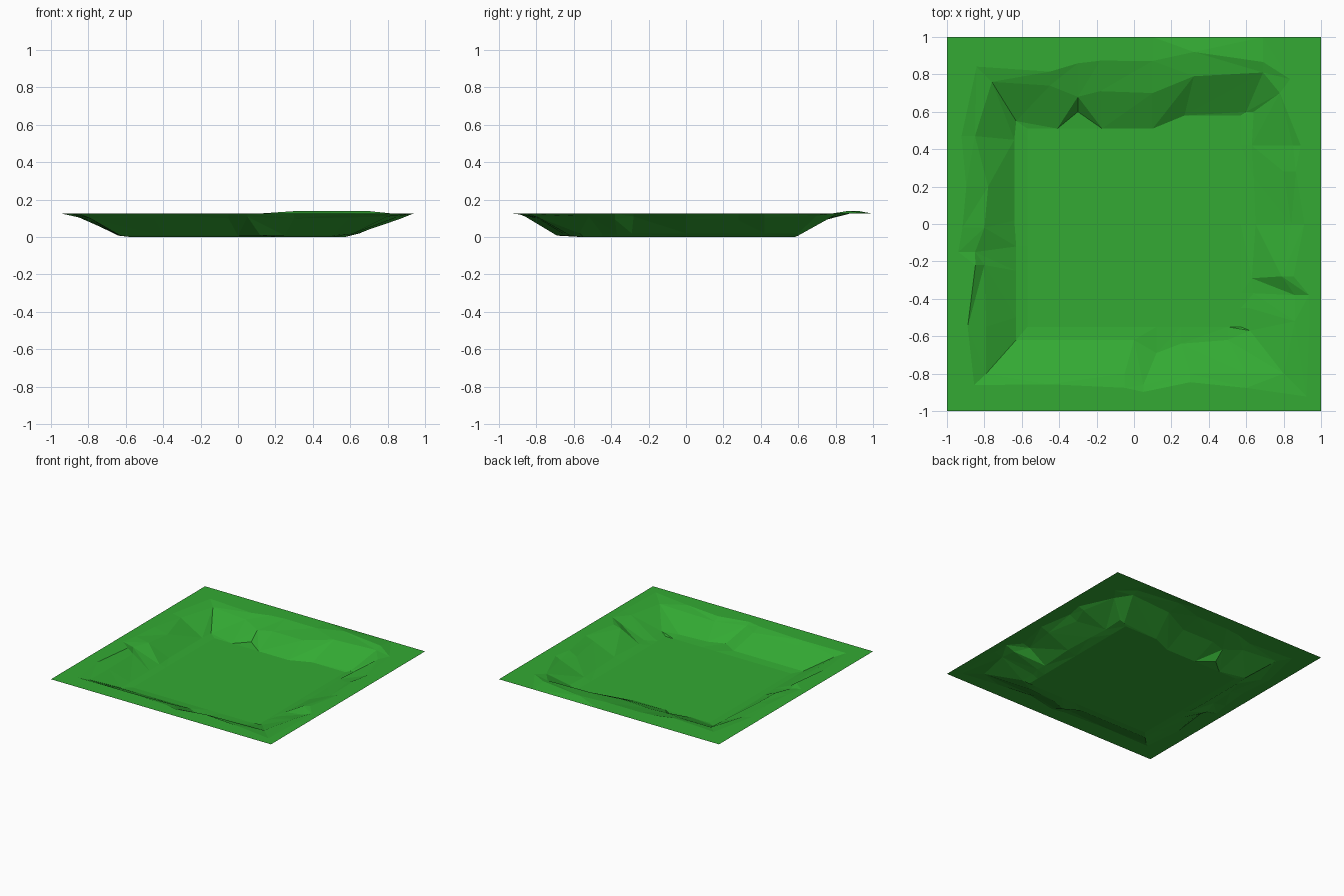
import bpy, bmesh, random

if "Cube" in bpy.data.objects:
    bpy.data.objects.remove(bpy.data.objects["Cube"])

random.seed(4)
RIM_Z = 0.125

# Rocky slope columns, counter-clockwise from the front left corner:
# lip x, lip y, lip z, foot x, foot y
COLUMNS = [
    (-0.79, -0.80, .100, -0.63, -0.62), (-0.45, -0.81, .100, -0.40, -0.62),
    (-0.05, -0.80, .100, 0.00, -0.62), (0.05, -0.86, .110, 0.12, -0.69),
    (0.30, -0.80, .100, 0.25, -0.64), (0.60, -0.80, .105, 0.50, -0.62),
    (0.80, -0.80, .110, 0.62, -0.57), (0.86, -0.52, .110, 0.62, -0.45),
    (0.86, -0.38, .095, 0.64, -0.37), (0.79, -0.28, .110, 0.63, -0.29),
    (0.84, 0.00, .100, 0.65, 0.00), (0.80, 0.28, .090, 0.64, 0.25),
    (0.85, 0.42, .105, 0.63, 0.42), (0.78, 0.70, .115, 0.64, 0.60),
    (0.69, 0.81, .125, 0.60, 0.60), (0.32, 0.79, .120, 0.27, 0.58),
    (0.10, 0.70, .090, 0.10, 0.51), (-0.18, 0.71, .085, -0.17, 0.51),
    (-0.30, 0.68, .075, -0.30, 0.60), (-0.45, 0.74, .100, -0.41, 0.51),
    (-0.76, 0.76, .110, -0.63, 0.55), (-0.85, 0.47, .110, -0.64, 0.45),
    (-0.78, 0.20, .095, -0.64, 0.20), (-0.80, -0.02, .105, -0.64, 0.02),
    (-0.85, -0.15, .105, -0.63, -0.12), (-0.80, -0.22, .090, -0.63, -0.25),
    (-0.79, -0.55, .095, -0.63, -0.50),
]
CORNERS = {0, 6, 13, 20}


def clamp(v, lo, hi):
    return max(lo, min(hi, v))


def edge_point(i, x, y):
    """Point on the square outer border straight out from a lip point."""
    sx, sy = (1 if x > 0 else -1), (1 if y > 0 else -1)
    if i in CORNERS:
        return sx, sy
    return (sx, y) if abs(x) > abs(y) else (x, sy)


# Rings from the outer border down to the flat floor
border, crest, lip, foot, floor = [], [], [], [], []
for i, (lx, ly, lz, fx, fy) in enumerate(COLUMNS):
    ex, ey = edge_point(i, lx, ly)
    t = random.uniform(0.2, 0.65)
    border.append((ex, ey, RIM_Z))
    mound = 0.015 if i in (14, 15) else 0.0
    crest.append((lx + (ex - lx) * t, ly + (ey - ly) * t, RIM_Z + mound))
    lip.append((lx, ly, lz))
    gx = clamp(fx, -0.57, 0.57)
    gy = clamp(fy, -0.55, 0.51 if fx < 0.15 else 0.58)
    on_floor = abs(gx - fx) + abs(gy - fy) < 0.001
    foot.append((fx, fy, 0.0 if on_floor else 0.02 if fx > 0.61 else 0.008))
    floor.append((gx, gy, 0.0))

# Loft the rings and cap the floor
bm = bmesh.new()
rings = [[bm.verts.new(p) for p in ring] for ring in (border, crest, lip, foot, floor)]
n = len(COLUMNS)
for outer, inner in zip(rings, rings[1:]):
    for i in range(n):
        j = (i + 1) % n
        a, b, c, d = outer[i], outer[j], inner[j], inner[i]
        # alternate the diagonals for a craggy look
        if random.random() < 0.5:
            bm.faces.new((a, b, c))
            bm.faces.new((a, c, d))
        else:
            bm.faces.new((a, b, d))
            bm.faces.new((b, c, d))
bm.faces.new(rings[-1])
bmesh.ops.remove_doubles(bm, verts=bm.verts[:], dist=0.0005)

mesh = bpy.data.meshes.new("sunken_ground")
bm.to_mesh(mesh)
bm.free()

grass = bpy.data.materials.new("grass green")
grass.diffuse_color = (0.033, 0.40, 0.033, 1)
grass.use_nodes = True
grass.node_tree.nodes["Principled BSDF"].inputs["Base Color"].default_value = grass.diffuse_color
mesh.materials.append(grass)
bpy.context.collection.objects.link(bpy.data.objects.new("sunken_ground", mesh))
